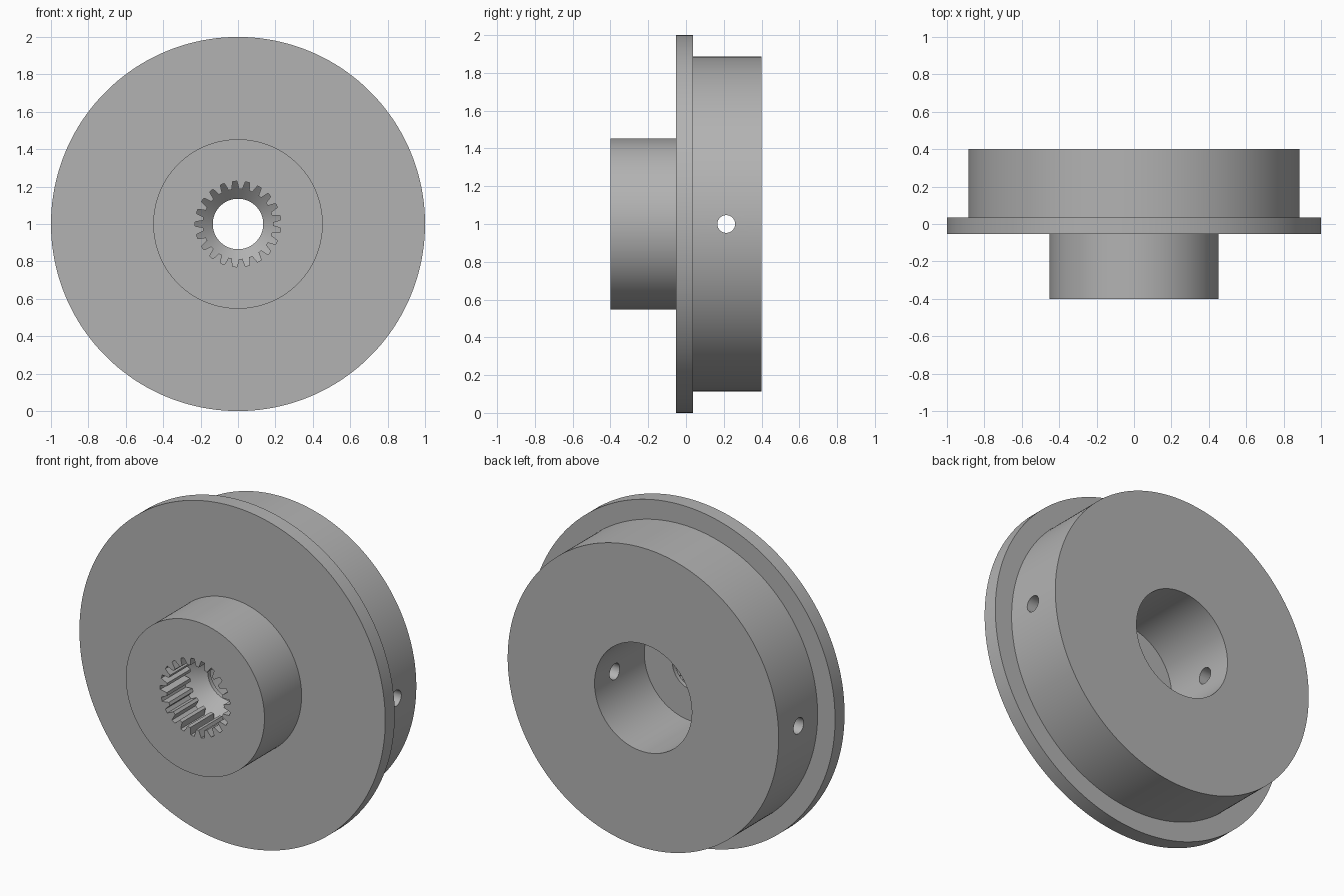
import bpy, bmesh
from math import pi, sin, cos, radians
from mathutils import Matrix

cube = bpy.data.objects.get("Cube")
if cube:
    bpy.data.objects.remove(cube, do_unlink=True)

TEETH, STEPS = 21, 12
SEGS = TEETH * STEPS
ROOT, TIP = 0.229, 0.187
CENTRE_Z = 1.0

steel = bpy.data.materials.new("grey_steel")
steel.use_nodes = True
grey = (0.45, 0.45, 0.45, 1)
steel.diffuse_color = grey
steel.node_tree.nodes["Principled BSDF"].inputs["Base Color"].default_value = grey


def spline_radius(i):
    """Trapezoid teeth: wide root, sloped flank, tip, sloped flank."""
    d = abs((i + STEPS // 2) % STEPS - STEPS // 2)
    blend = min(max((d - 2) / 2, 0), 1)
    return ROOT + (TIP - ROOT) * blend


def lathe(name, profile):
    """Closed ring profile of (radius, y) turned round the y axis."""
    bm = bmesh.new()
    rings = []
    for r, y in profile:
        ring = []
        for i in range(SEGS):
            a = pi + 2 * pi * i / SEGS
            rad = spline_radius(i) if r == "spline" else r
            ring.append(bm.verts.new((rad * cos(a), y, CENTRE_Z + rad * sin(a))))
        rings.append(ring)
    for k, a in enumerate(rings):
        b = rings[(k + 1) % len(rings)]
        for i in range(SEGS):
            j = (i + 1) % SEGS
            bm.faces.new((a[i], a[j], b[j], b[i]))
    bmesh.ops.recalc_face_normals(bm, faces=bm.faces)
    return finish(name, bm)


def finish(name, bm):
    mesh = bpy.data.meshes.new(name)
    bm.to_mesh(mesh)
    bm.free()
    mesh.materials.append(steel)
    obj = bpy.data.objects.new(name, mesh)
    bpy.context.collection.objects.link(obj)
    return obj


# Hub, flange and drum in one turned body, with splined socket and rear bore
body = lathe("flanged_hub", [
    ("spline", -0.4), (0.453, -0.4),      # hub front
    (0.453, -0.053), (1.0, -0.053),       # flange front
    (1.0, 0.036), (0.886, 0.036),         # flange back
    (0.886, 0.4), (0.318, 0.4),           # drum back
    (0.318, -0.065), (0.135, -0.065),     # rear bore and its floor
    (0.135, -0.09), (0.235, -0.18),       # centre hole and cone
    ("spline", -0.18),                    # inner end of the teeth
])

# Cross hole through both sides of the drum
bm = bmesh.new()
bmesh.ops.create_cone(bm, cap_ends=True, segments=48, radius1=0.047, radius2=0.047,
                      depth=3, matrix=Matrix.Translation((0, 0.213, CENTRE_Z))
                      @ Matrix.Rotation(radians(90), 4, 'Y'))
drill = finish("cross_hole_cutter", bm)
drill.hide_render = True

cut = body.modifiers.new("cross_hole", 'BOOLEAN')
cut.operation = 'DIFFERENCE'
cut.solver = 'EXACT'
cut.object = drill

bpy.ops.object.select_all(action='DESELECT')
bpy.context.view_layer.objects.active = body
body.select_set(True)
bpy.ops.object.modifier_apply(modifier=cut.name)
bpy.data.objects.remove(drill, do_unlink=True)
bpy.ops.object.shade_smooth_by_angle(angle=radians(20))
